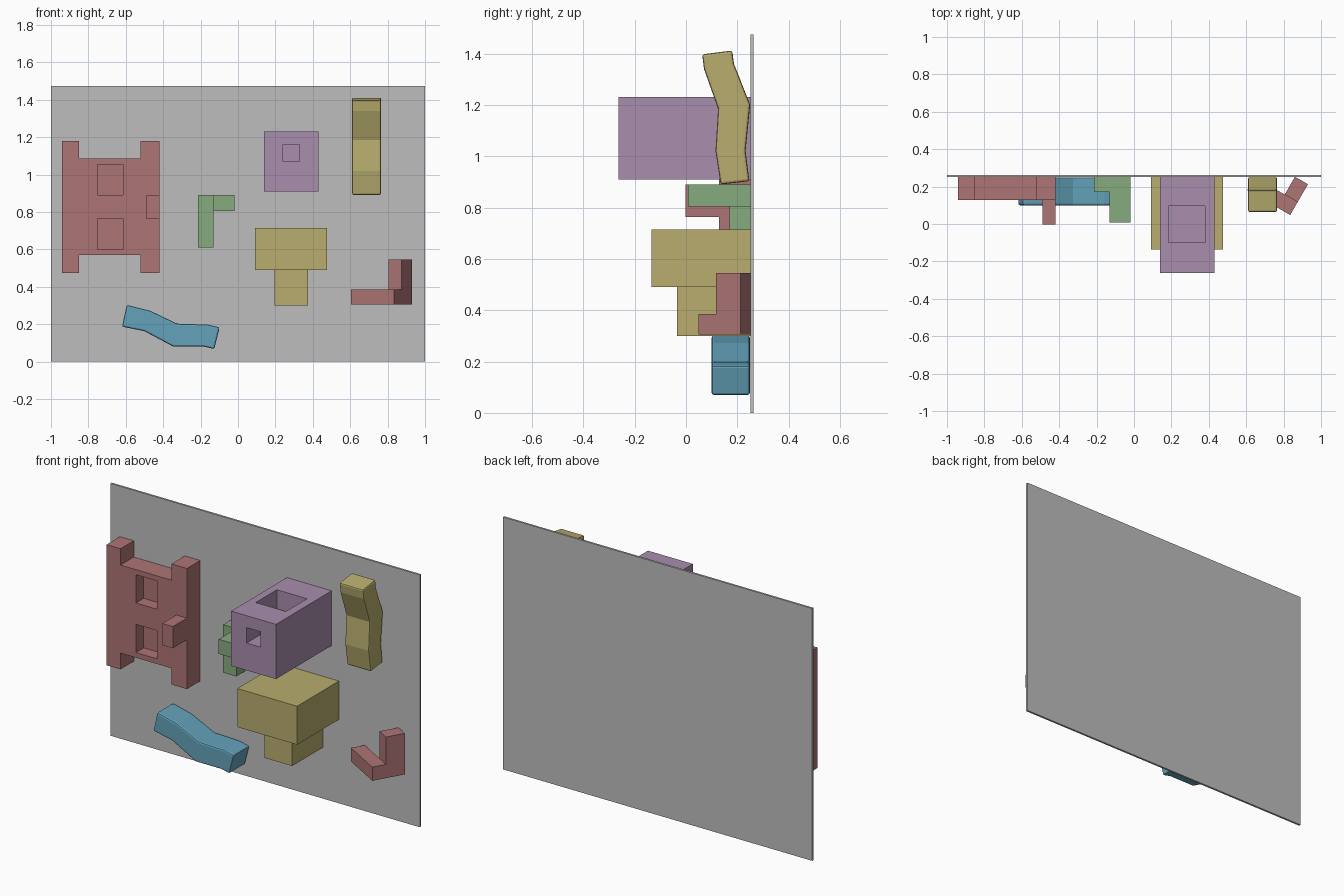
import bpy, bmesh, math
from mathutils import Matrix, Vector

cube = bpy.data.objects.get("Cube")
if cube:
    bpy.data.objects.remove(cube, do_unlink=True)

BACK = 0.251  # front surface of the wall


def material(name, srgb):
    col = [((c / 255 + 0.055) / 1.055) ** 2.4 for c in srgb] + [1]
    m = bpy.data.materials.new(name)
    m.use_nodes = True
    m.diffuse_color = col
    m.node_tree.nodes["Principled BSDF"].inputs["Base Color"].default_value = col
    return m


grey = material("wall grey", (190, 190, 190))
red = material("muted red", (174, 117, 117))
yellow = material("mustard", (184, 173, 110))
blue = material("dusty blue", (100, 162, 186))
green = material("sage green", (135, 171, 128))
purple = material("mauve", (168, 141, 174))


def finish(bm, name, mat):
    bmesh.ops.recalc_face_normals(bm, faces=bm.faces)
    me = bpy.data.meshes.new(name)
    bm.to_mesh(me)
    bm.free()
    ob = bpy.data.objects.new(name, me)
    bpy.context.collection.objects.link(ob)
    if mat:
        me.materials.append(mat)
    return ob


def box(name, mat, x, y, z):
    bm = bmesh.new()
    bmesh.ops.create_cube(bm, size=1)
    for v in bm.verts:
        v.co = [r[0] if c < 0 else r[1] for c, r in zip(v.co, (x, y, z))]
    return finish(bm, name, mat)


def prism(name, mat, points, offset, bevel=0):
    """Extrude a closed outline of 3D points along an offset."""
    bm = bmesh.new()
    face = bm.faces.new([bm.verts.new(p) for p in points])
    ext = bmesh.ops.extrude_face_region(bm, geom=[face])
    bmesh.ops.translate(bm, vec=Vector(offset),
                        verts=[g for g in ext["geom"] if isinstance(g, bmesh.types.BMVert)])
    ob = finish(bm, name, mat)
    if bevel:
        mod = ob.modifiers.new("soft edges", "BEVEL")
        mod.width, mod.segments = bevel, 2
        mod.limit_method, mod.angle_limit = "ANGLE", math.radians(50)
    return ob


def cut(ob, *ranges):
    cutter = box(ob.name + "_cutter", None, *ranges)
    cutter.hide_render = True
    cutter.hide_viewport = True
    mod = ob.modifiers.new("recess", "BOOLEAN")
    mod.object, mod.solver = cutter, "EXACT"


# Backing wall
box("wall", grey, (-1, 1), (BACK, 0.263), (0, 1.475))

# Large red frame: H outline with two recesses and a side knob
outline = [(-0.94, 0.475), (-0.85, 0.475), (-0.85, 0.57), (-0.52, 0.57),
           (-0.52, 0.475), (-0.42, 0.475), (-0.42, 1.18), (-0.52, 1.18),
           (-0.52, 1.085), (-0.85, 1.085), (-0.85, 1.18), (-0.94, 1.18)]
frame = prism("ladder_frame", red, [(x, 0.128, z) for x, z in outline], (0, BACK - 0.128, 0))
for low in (0.60, 0.89):
    cut(frame, (-0.75, -0.615), (0, 0.2), (low, low + 0.165))
box("frame_knob", red, (-0.488, -0.42), (-0.002, 0.128), (0.763, 0.89))

# Green hook hold
box("hook_upright", green, (-0.215, -0.13), (0.17, BACK), (0.61, 0.89))
box("hook_arm", green, (-0.13, -0.02), (0.007, BACK), (0.805, 0.89))

# Mauve block with a front socket and a top socket
block = box("socket_block", purple, (0.14, 0.43), (-0.263, BACK), (0.91, 1.23))
cut(block, (0.24, 0.33), (-0.4, -0.14), (1.07, 1.16))
cut(block, (0.185, 0.38), (-0.10, 0.095), (1.12, 1.4))

# Mustard stepped hold
box("step_upper", yellow, (0.09, 0.477), (-0.135, BACK), (0.49, 0.715))
box("step_lower", yellow, (0.195, 0.375), (-0.035, BACK), (0.30, 0.49))

# Mustard bent bar
side = [(0.135, 0.89), (0.247, 0.903), (0.232, 1.02), (0.25, 1.20), (0.187, 1.36),
        (0.18, 1.412), (0.063, 1.397), (0.07, 1.34), (0.125, 1.185), (0.115, 1.02)]
prism("bent_bar_upright", yellow, [(0.61, y, z) for y, z in side], (0.155, 0, 0), 0.009)

# Blue bent bar
face = [(-0.62, 0.187), (-0.595, 0.303), (-0.47, 0.272), (-0.325, 0.203), (-0.16, 0.198),
        (-0.098, 0.183), (-0.127, 0.068), (-0.18, 0.08), (-0.345, 0.08), (-0.50, 0.163)]
prism("bent_bar_level", blue, [(x, 0.10, z) for x, z in face], (0, BACK - 0.102, 0), 0.009)

# Small red corner hold, turned on the wall
turn = Matrix.Translation((0.835, 0.048, 0.305)) @ Matrix.Rotation(math.radians(-30), 4, "Z")
for part in (box("corner_bar", red, (-0.266, 0), (0, 0.08), (0, 0.08)),
             box("corner_post", red, (-0.08, 0), (0.08, 0.19), (0, 0.24))):
    part.data.transform(turn)
